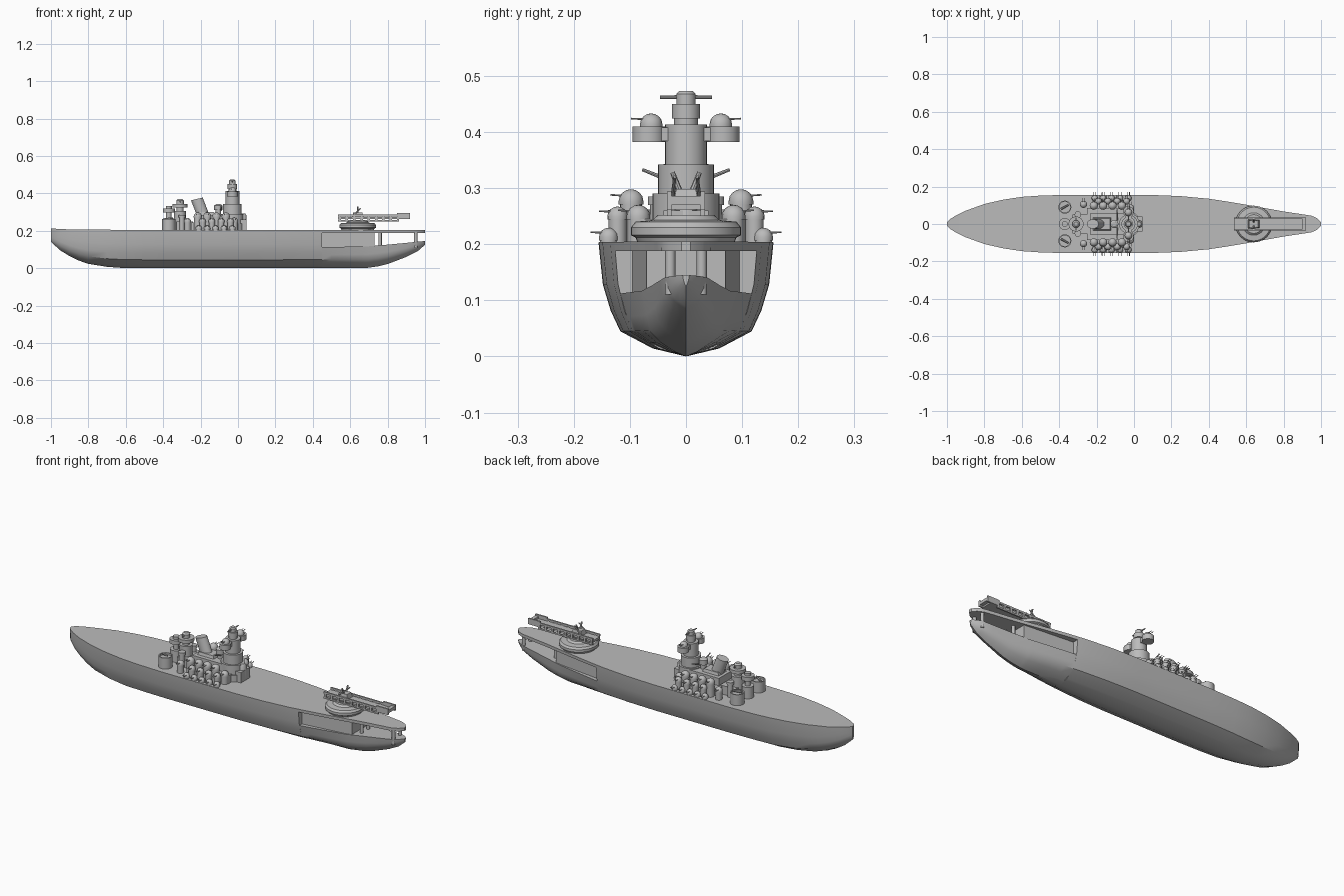
import bpy, bmesh, math
from mathutils import Vector

cube = bpy.data.objects.get("Cube")
if cube:
    bpy.data.objects.remove(cube)

grey = bpy.data.materials.new("ship_grey")
grey.use_nodes = True
grey.diffuse_color = (0.5, 0.5, 0.5, 1)
grey.node_tree.nodes["Principled BSDF"].inputs["Base Color"].default_value = (0.5, 0.5, 0.5, 1)


def finish(name, bm, angle=35):
    bmesh.ops.remove_doubles(bm, verts=bm.verts, dist=0.0001)
    bmesh.ops.recalc_face_normals(bm, faces=bm.faces)
    mesh = bpy.data.meshes.new(name)
    bm.to_mesh(mesh)
    bm.free()
    mesh.materials.append(grey)
    ob = bpy.data.objects.new(name, mesh)
    bpy.context.collection.objects.link(ob)
    bpy.ops.object.select_all(action='DESELECT')
    ob.select_set(True)
    bpy.context.view_layer.objects.active = ob
    bpy.ops.object.shade_smooth_by_angle(angle=math.radians(angle))
    return ob


def interp(table, x):
    for (a, p), (b, q) in zip(table, table[1:]):
        if x <= b:
            return p + (q - p) * max(0, x - a) / (b - a)
    return table[-1][1]


def lathe(name, x, y, profile, n=24):
    """Turn (radius, height) points round a vertical axis."""
    bm = bmesh.new()
    rings = [[bm.verts.new((x + r * math.cos(k * math.tau / n), y + r * math.sin(k * math.tau / n), z))
              for k in range(n)] for r, z in profile]
    for a, b in zip(rings, rings[1:]):
        for k in range(n):
            bm.faces.new((a[k], a[k - 1], b[k - 1], b[k]))
    bm.faces.new(rings[0])
    bm.faces.new(rings[-1])
    return finish(name, bm)


def box(name, x, y, z, taper=1.0, lean=0.0):
    """Box from (low, high) pairs; the top can taper and lean along x."""
    bm = bmesh.new()
    bmesh.ops.create_cube(bm, size=1)
    for v in bm.verts:
        top = v.co.z > 0
        k = taper if top else 1
        v.co = ((x[0] + x[1]) / 2 + v.co.x * k * (x[1] - x[0]) + (lean if top else 0),
                (y[0] + y[1]) / 2 + v.co.y * k * (y[1] - y[0]), z[1] if top else z[0])
    return finish(name, bm)


def rod(name, p, q, r):
    p, q = Vector(p), Vector(q)
    bm = bmesh.new()
    bmesh.ops.create_cone(bm, cap_ends=True, segments=8, radius1=r, radius2=r * 0.7, depth=(q - p).length)
    turn = Vector((0, 0, 1)).rotation_difference(q - p)
    for v in bm.verts:
        v.co = turn @ v.co + (p + q) / 2
    return finish(name, bm)


def gun_mount(name, x, y, z0, z1, r, reach=0.03):
    """Round pedestal, domed shield and twin barrels pointing outboard."""
    side = 1 if y > 0 else -1
    dome = [(r * math.cos(a), z1 + r * 0.95 * math.sin(a)) for a in (0, 0.4, 0.8, 1.2, 1.5)]
    lathe(name, x, y, [(r * 0.9, z0), (r * 0.9, z1 - 0.006), (r, z1 - 0.006)] + dome, 16)
    for dx in (-0.006, 0.006):
        rod(name + "_barrel", (x + dx, y, z1 + r * 0.4), (x + dx, y + side * (r + reach * 0.5), z1 + r * 0.5), 0.002)


# Hull lines
beam = [(-1, .008), (-.985, .025), (-.95, .047), (-.9, .071), (-.8, .107), (-.7, .13), (-.6, .145), (-.5, .152),
        (-.35, .156), (.1, .155), (.25, .149), (.4, .135), (.5, .12), (.6, .103), (.7, .085), (.8, .067),
        (.9, .052), (.95, .044), (.98, .03), (1, .008)]
keel = [(-1, .14), (-.95, .095), (-.9, .064), (-.85, .04), (-.8, .023), (-.7, .007), (-.6, 0), (.68, 0),
        (.75, .01), (.8, .022), (.9, .06), (.96, .09), (1, .125)]
sheer = [(-1, .212), (-.9, .207), (-.4, .203), (1, .205)]
flare = [(0, 0), (.07, .38), (.22, .75), (.4, .86), (.63, .95), (1, 1)]
notch = [(.45, .112), (.7, .117), (.85, .13), (1, .145)]


def hull_loft(name, x0, x1, low, high):
    xs = sorted({x0, x1} | {x for t in (beam, keel) for x, _ in t if x0 < x < x1})
    bm = bmesh.new()
    rings = []
    for x in xs:
        k, s, b = interp(keel, x), interp(sheer, x), interp(beam, x)
        half = []
        for t, _ in flare:
            z = low(x) + (high(x) - low(x)) * t
            half.append((b * interp(flare, (z - k) / (s - k)), z))
        pts = half + [(-y, z) for y, z in reversed(half)]
        rings.append([bm.verts.new((x, y, z)) for y, z in pts])
    for a, c in zip(rings, rings[1:]):
        for k in range(len(a)):
            bm.faces.new((a[k], a[k - 1], c[k - 1], c[k]))
    bm.faces.new(rings[0])
    bm.faces.new(rings[-1])
    return finish(name, bm)


def keel_z(x): return interp(keel, x)
def sheer_z(x): return interp(sheer, x)


hull_loft("main_hull", -1, .45, keel_z, sheer_z)
hull_loft("lower_end_hull", .45, 1, keel_z, lambda x: interp(notch, x))
hull_loft("overhanging_deck", .45, 1, lambda x: .188, sheer_z)

# Recessed core and posts below the overhanging deck
bm = bmesh.new()
core = [[bm.verts.new((x, y, z)) for y, z in ((-w, .105), (w, .105), (w, .19), (-w, .19))]
        for x, w in ((.449, .095), (.73, .07))]
for k in range(4):
    bm.faces.new((core[0][k], core[0][k - 1], core[1][k - 1], core[1][k]))
bm.faces.new(core[0])
bm.faces.new(core[1])
finish("recessed_core", bm)
for s in (-1, 1):
    for x in (.76, .95):
        lathe("deck_post", x, s * .028, [(.009, .11), (.009, .19)], 12)

# Turntable and catapult
lathe("turntable", .64, 0, [(.085, .2), (.09, .212), (.098, .216), (.098, .23), (.09, .24), (.06, .243), (.05, .252)], 40)
for s in (-1, 1):
    y = (s * .03 - .004, s * .03 + .004)
    box("catapult_top_rail", (.535, .92), y, (.276, .286))
    box("catapult_bottom_rail", (.535, .86), y, (.25, .258))
    for k in range(9):
        box("catapult_strut", (.537 + k * .039, .55 + k * .039), y, (.25, .285))
    box("catapult_tip", (.85, .92), y, (.262, .294))
    rod("launch_cradle_arm", (.64, s * .006, .28), (.64, s * .024, .328), .006)
    rod("launch_cradle_brace", (.615, s * .024, .282), (.655, s * .02, .32), .004)
box("catapult_bed", (.535, .9), (-.028, .028), (.262, .274))
box("catapult_end_beam", (.9, .92), (-.03, .03), (.27, .286))
box("launch_cradle", (.61, .67), (-.022, .022), (.274, .298), .8)

# Main deckhouse
box("deckhouse", (-.25, .0), (-.085, .085), (.2, .245))
box("upper_deckhouse", (-.235, -.02), (-.055, .055), (.245, .285))

# Forward tower
tx = -.03
lathe("tower", tx, 0, [(.066, .2), (.066, .24), (.06, .24), (.06, .29), (.05, .29), (.05, .342), (.037, .342),
                       (.037, .413), (.021, .413), (.021, .424), (.025, .424), (.025, .45),
                       (.017, .45), (.017, .468), (.012, .473)], 32)
box("tower_front_house", (.0, .045), (-.04, .04), (.2, .26))
lathe("tower_front_mount", .026, 0, [(.02, .2), (.02, .28), (.012, .292)], 16)
for s in (-1, 1):
    box("sponson_arm", (tx - .018, tx + .018), sorted((0, s * .07)), (.384, .408))
    lathe("sponson", tx, s * .066, [(.029, .382), (.029, .41)], 20)
    gun_mount("sponson_gun", tx, s * .062, .408, .414, .02, .032)
    rod("rangefinder", (tx, 0, .462), (tx, s * .046, .462), .004)
    rod("tower_yard", (tx - .06, s * .02, .31), (tx - .06, s * .078, .333), .004)

# Raked funnel
bm = bmesh.new()
bmesh.ops.create_cone(bm, cap_ends=True, segments=24, radius1=1, radius2=.92, depth=1)
for v in bm.verts:
    t = v.co.z + .5
    v.co = (-.17 + .034 * v.co.x - .05 * t, v.co.y * .027, .24 + .13 * t + v.co.x * .008 * t)
finish("funnel", bm)
box("funnel_base", (-.22, -.12), (-.035, .035), (.28, .3), .85)
lathe("searchlight_post", -.105, 0, [(.014, .28), (.014, .31), (.022, .31), (.022, .335), (.012, .342)], 16)

# Aft towers
lathe("aft_tower", -.31, 0, [(.032, .2), (.032, .305), (.018, .305), (.018, .325), (.04, .325), (.04, .343),
                             (.02, .343), (.02, .362), (.012, .37)])
lathe("aft_director", -.37, 0, [(.03, .2), (.03, .265), (.014, .265), (.014, .298), (.032, .298), (.032, .32),
                                (.016, .32), (.016, .333)])
box("aft_house", (-.33, -.24), (-.05, .05), (.2, .25))
for s in (-1, 1):
    lathe("aft_side_tub", -.37, s * .09, [(.035, .2), (.035, .262), (.029, .262), (.029, .252)])
    rod("aft_tub_gun", (-.39, s * .08, .262), (-.35, s * .102, .268), .006)
    rod("aft_rangefinder", (-.31, 0, .355), (-.31, s * .034, .355), .004)
    lathe("aft_vent", -.3, s * .05, [(.014, .2), (.014, .27), (.018, .27), (.018, .285)], 12)

    # Anti-aircraft batteries along each side
    for x in (-.215, -.165, -.115, -.065):
        gun_mount("upper_battery", x, s * .098, .2, .277, .022)
    for x in (-.21, -.165, -.12, -.075, -.03):
        gun_mount("outer_battery", x, s * .138, .2, .213, .017)
    for x in (-.19, -.14, -.09, -.04):
        gun_mount("middle_battery", x, s * .122, .2, .25, .018)
    gun_mount("aft_battery", -.27, s * .105, .2, .25, .019)
    gun_mount("forward_battery", -.02, s * .085, .2, .25, .021)
